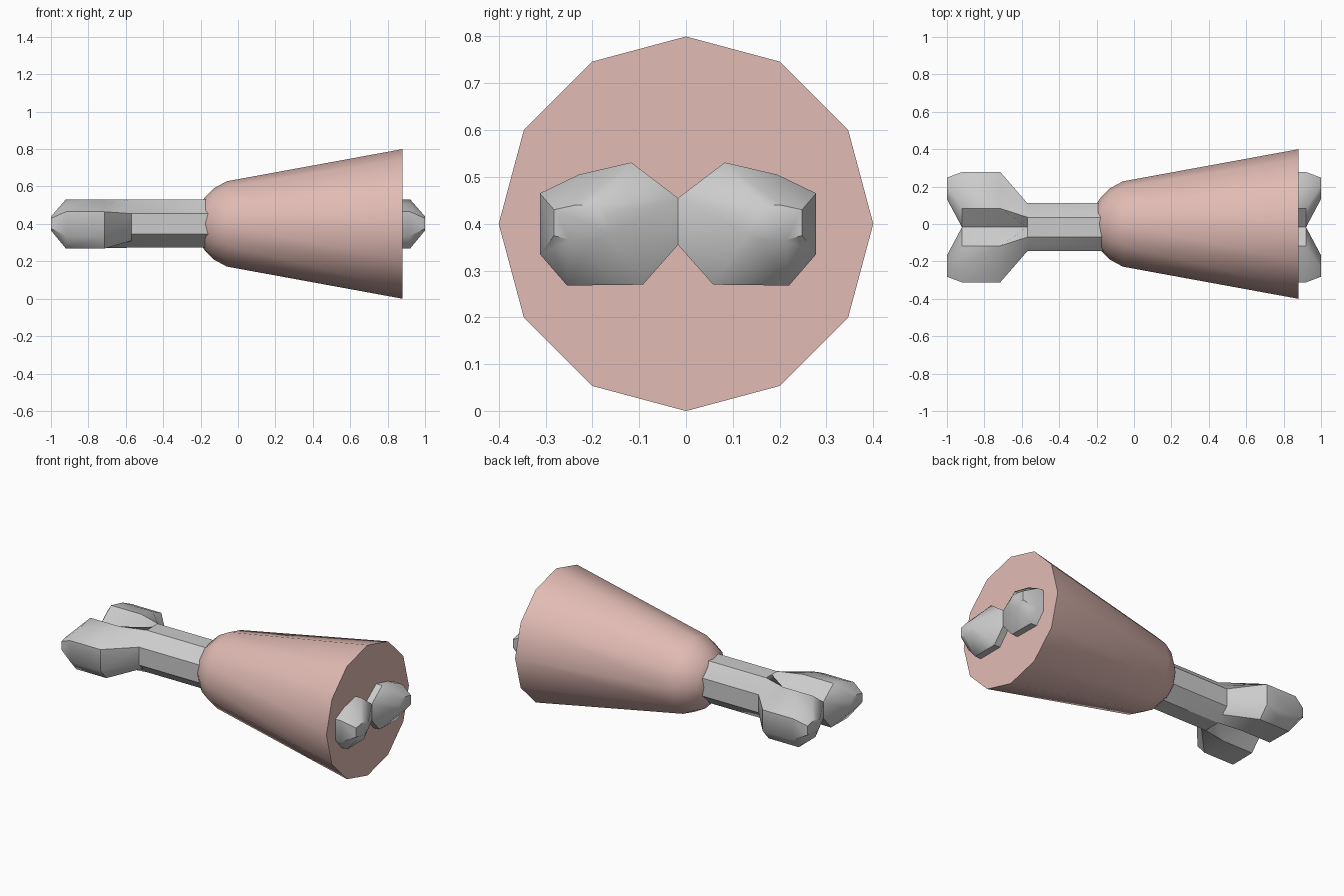
import bpy, bmesh, math

if "Cube" in bpy.data.objects:
    bpy.data.objects.remove(bpy.data.objects["Cube"])

BONE_Y = -0.017
AXIS_Z = 0.4


def finish(name, bm, angle):
    bmesh.ops.remove_doubles(bm, verts=bm.verts, dist=1e-4)
    bmesh.ops.recalc_face_normals(bm, faces=bm.faces)
    mesh = bpy.data.meshes.new(name)
    bm.to_mesh(mesh)
    bm.free()
    obj = bpy.data.objects.new(name, mesh)
    bpy.context.collection.objects.link(obj)
    bpy.ops.object.select_all(action='DESELECT')
    obj.select_set(True)
    bpy.context.view_layer.objects.active = obj
    bpy.ops.object.shade_smooth_by_angle(angle=math.radians(angle))
    return obj


# Meat: twelve-sided profile turned around the x axis
bm = bmesh.new()
profile = [(-0.2, 0.11), (-0.175, 0.145), (-0.13, 0.19), (-0.06, 0.228), (0.88, 0.4)]
rings = []
for x, r in profile:
    rings.append([bm.verts.new((x, r * math.cos(i * math.pi / 6),
                                AXIS_Z + r * math.sin(i * math.pi / 6))) for i in range(12)])
for a, b in zip(rings, rings[1:]):
    for i in range(12):
        j = (i + 1) % 12
        bm.faces.new((a[i], a[j], b[j], b[i]))
bm.faces.new(rings[0])
bm.faces.new(rings[-1])
meat = finish("meat", bm, 40)
mat = bpy.data.materials.new("meat_pink")
mat.diffuse_color = (0.76, 0.5, 0.46, 1)
mat.use_nodes = True
mat.node_tree.nodes["Principled BSDF"].inputs["Base Color"].default_value = mat.diffuse_color
meat.data.materials.append(mat)

# Bone: a quarter lofted from half sections (y, z), then mirrored both ways
shaft = [(0, .53), (.053, .53), (.09, .493), (.128, .455),
         (.128, .345), (.09, .31), (.053, .273), (0, .273)]
lobe = [(0, .455), (.1, .531), (.212, .505), (.295, .465),
        (.295, .335), (.237, .268), (.075, .27), (0, .355)]
tip = [(.15, .42), (.175, .44), (.22, .44), (.265, .43),
       (.265, .375), (.23, .365), (.175, .365), (.15, .38)]


def section(x, pts, groove_x=None):
    # the two groove points may sit at their own x
    n = len(pts) - 1
    return [(groove_x if groove_x and i in (0, n) else x, y, z)
            for i, (y, z) in enumerate(pts)]


sections = [section(0, shaft), section(0.57, shaft),
            section(0.715, lobe, 0.6), section(0.92, lobe), section(1.0, tip)]
bm = bmesh.new()
for sx in (-1, 1):
    for sy in (-1, 1):
        rows = [[bm.verts.new((sx * x, BONE_Y + sy * y, z)) for x, y, z in s] for s in sections]
        for a, b in zip(rows, rows[1:]):
            for i in range(7):
                bm.faces.new((a[i], a[i + 1], b[i + 1], b[i]))
        # close the lobe end: slope beside the notch, then the small tip face
        bm.faces.new((rows[3][0], rows[3][7], rows[4][7], rows[4][0]))
        bm.faces.new(rows[4])
finish("bone", bm, 42)
